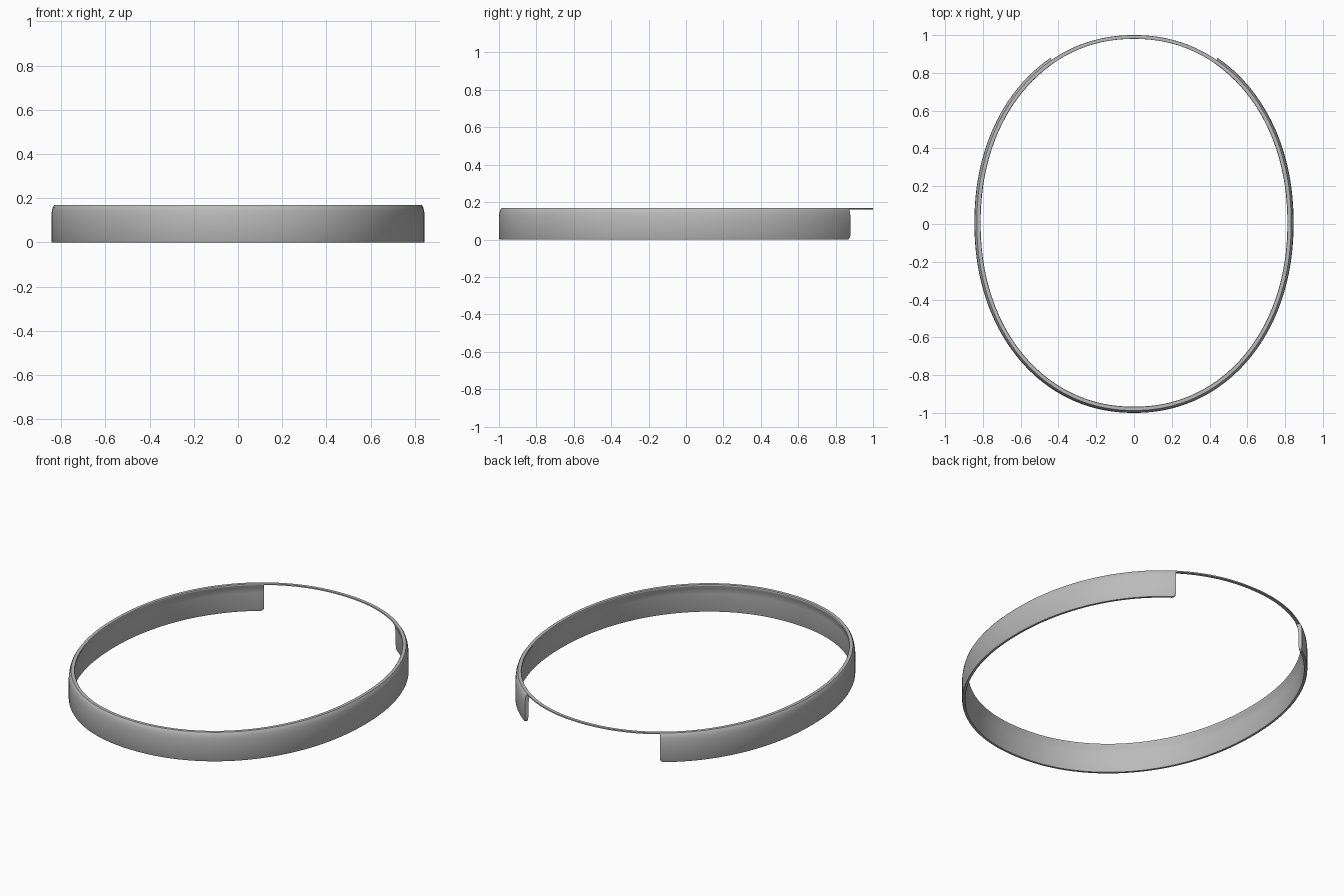
import bpy, bmesh, math

if "Cube" in bpy.data.objects:
    bpy.data.objects.remove(bpy.data.objects["Cube"])

A, B, CY, N = 0.845, 1.006, 0.006, 2.1   # slightly squared oval
H = 0.168
GAP = 59.5                               # wall ends, degrees from the x axis

grey = bpy.data.materials.new("plain grey")
grey.diffuse_color = (0.5, 0.5, 0.5, 1)
grey.use_nodes = True
grey.node_tree.nodes["Principled BSDF"].inputs["Base Color"].default_value = grey.diffuse_color


def oval(deg, offset):
    """Point on the oval, moved along its outward normal."""
    t = math.radians(deg)
    c, s = math.cos(t), math.sin(t)
    pw = lambda v, e: math.copysign(abs(v) ** e, v)
    nx, ny = pw(c, 2 - 2 / N) / A, pw(s, 2 - 2 / N) / B
    l = math.hypot(nx, ny)
    return (A * pw(c, 2 / N) + offset * nx / l,
            CY + B * pw(s, 2 / N) + offset * ny / l)


def sweep(name, profile, stations):
    """Sweep an (offset, z) section through (angle, bottom lift) stations."""
    bm = bmesh.new()
    rings = []
    for deg, lift in stations:
        rings.append([bm.verts.new((*oval(deg, o), lift + z * (H - lift) / H))
                      for o, z in profile])
    k = len(profile)
    for r0, r1 in zip(rings, rings[1:]):
        for i in range(k):
            j = (i + 1) % k
            bm.faces.new((r0[i], r0[j], r1[j], r1[i]))
    bm.faces.new(rings[0])
    bm.faces.new(rings[-1][::-1])
    bmesh.ops.recalc_face_normals(bm, faces=bm.faces)
    me = bpy.data.meshes.new(name)
    bm.to_mesh(me)
    bm.free()
    me.materials.append(grey)
    ob = bpy.data.objects.new(name, me)
    bpy.context.collection.objects.link(ob)
    bpy.ops.object.select_all(action='DESELECT')
    ob.select_set(True)
    bpy.context.view_layer.objects.active = ob
    bpy.ops.object.shade_smooth_by_angle(angle=math.radians(35))
    return ob


# Open band: thin wall that curls inward into a flat top lip
wall = [(-0.003, 0), (0, 0.006), (0, 0.12), (-0.003, 0.145), (-0.007, 0.159),
        (-0.013, H), (-0.031, H), (-0.033, 0.165), (-0.033, 0.160),
        (-0.025, 0.145), (-0.020, 0.11), (-0.018, 0.005), (-0.016, 0)]
start, end = 180 - GAP, 360 + GAP
R = 1.4                                  # rounded lower end corners
ease = [0, 0.1, 0.3, 0.6, 1.0, R]
lift = lambda s: 0.022 * (1 - math.sqrt(1 - (1 - s / R) ** 2))
stations = [(start + s, lift(s)) for s in ease]
steps = 200
stations += [(start + R + (end - start - 2 * R) * i / steps, 0) for i in range(1, steps)]
stations += [(end - s, lift(s)) for s in reversed(ease)]
sweep("band_wall", wall, stations)

# Thin strip bridging the opening at the back
strip = [(-0.013, 0.161), (-0.012, 0.165), (-0.013, H),
         (-0.031, H), (-0.032, 0.165), (-0.031, 0.161)]
sweep("back_strip", strip,
      [(GAP - 0.5 + (181 - 2 * GAP) * i / 44, 0) for i in range(45)])
